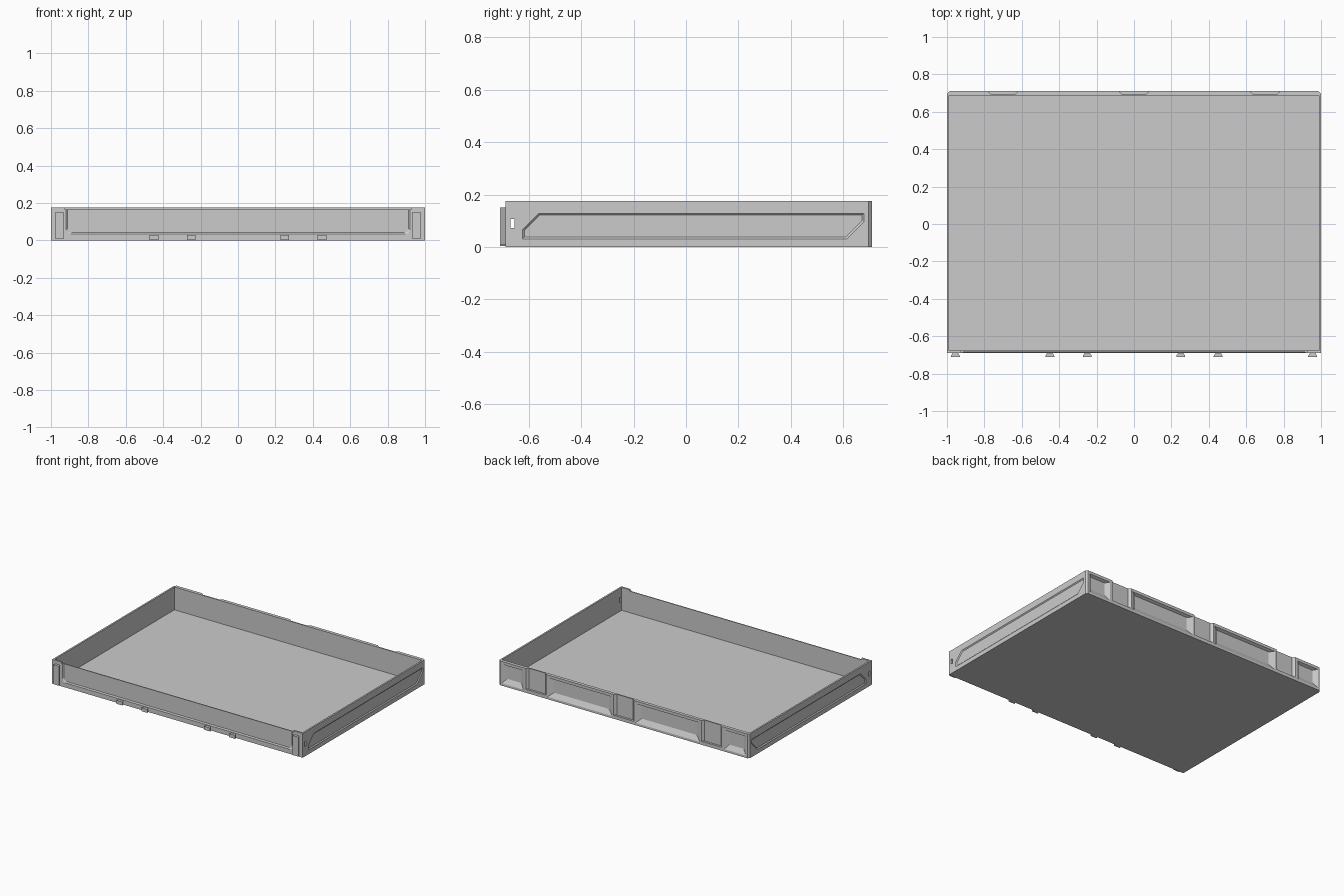
import bpy, bmesh, math

if "Cube" in bpy.data.objects:
    bpy.data.objects.remove(bpy.data.objects["Cube"])


def loft(name, ring_a, ring_b):
    """Solid between two matching 3D outlines."""
    bm = bmesh.new()
    a = [bm.verts.new(p) for p in ring_a]
    b = [bm.verts.new(p) for p in ring_b]
    bm.faces.new(a)
    bm.faces.new(b[::-1])
    n = len(a)
    for i in range(n):
        j = (i + 1) % n
        bm.faces.new((a[j], a[i], b[i], b[j]))
    bmesh.ops.recalc_face_normals(bm, faces=bm.faces)
    me = bpy.data.meshes.new(name)
    bm.to_mesh(me)
    bm.free()
    ob = bpy.data.objects.new(name, me)
    bpy.context.collection.objects.link(ob)
    return ob


def box(name, x0, x1, y0, y1, z0, z1):
    pts = [(x0, y0), (x1, y0), (x1, y1), (x0, y1)]
    return loft(name, [(x, y, z0) for x, y in pts], [(x, y, z1) for x, y in pts])


def cut(target, cutter):
    """Boolean subtract, then remove the cutter."""
    cutter.hide_render = True
    mod = target.modifiers.new("cut", 'BOOLEAN')
    mod.object = cutter
    mod.operation = 'DIFFERENCE'
    mod.solver = 'EXACT'
    bpy.context.view_layer.objects.active = target
    bpy.ops.object.modifier_apply(modifier=mod.name)
    bpy.data.objects.remove(cutter)


H = 0.175

# Tray body: chamfered back corners, hollowed from the top
plan = [(-1, -0.69), (1, -0.69), (1, 0.697), (0.987, 0.71), (-0.987, 0.71), (-1, 0.697)]
tray = loft("tray_body", [(x, y, 0) for x, y in plan], [(x, y, H) for x, y in plan])
cut(tray, box("hollow", -0.988, 0.988, -0.677, 0.686, 0.01, 0.3))


# Front panel: shallow recess with rounded lower corners and a lowered rim
def front_outline(w, z, y, r=0.022):
    pts = [(-w, 0.25)]
    for s in (-1, 1):
        for k in range(5):
            t = math.pi / 2 * (k if s < 0 else 4 - k) / 4
            pts.append((s * (w - r + r * math.cos(t)), z + r - r * math.sin(t)))
    pts.append((w, 0.25))
    return [(x, y, zz) for x, zz in pts]


cut(tray, loft("front_recess", front_outline(0.921, 0.032, -0.691), front_outline(0.911, 0.042, -0.684)))
cut(tray, box("front_rim", -0.925, 0.925, -0.7, -0.67, 0.165, 0.3))

# Side recesses and latch holes
side = [(-0.625, 0.03), (-0.625, 0.066), (-0.562, 0.129), (0.681, 0.129), (0.681, 0.096), (0.615, 0.03)]
inner = [(-0.617, 0.038), (-0.617, 0.063), (-0.559, 0.121), (0.673, 0.121), (0.673, 0.1), (0.611, 0.038)]
for s in (-1, 1):
    cut(tray, loft("side_recess", [(s * 1.001, y, z) for y, z in side],
                   [(s * 0.994, y, z) for y, z in inner]))
    cut(tray, box("latch_hole", s * 0.994 - 0.02, s * 0.994 + 0.02, -0.67, -0.655, 0.072, 0.106))


# Back pockets: wide sloped sides, flat bottoms
def pocket(x0, x1, slope):
    def ring(a, b, z0, z1, y):
        return [(a, y, z0), (b, y, z0), (b, y, z1), (a, y, z1)]
    cut(tray, loft("pocket", ring(x0, x1, 0.015, 0.155, 0.711),
                   ring(x0 + slope, x1 - slope, 0.05, 0.145, 0.691)))


for x0, x1, slope in ((0.09, 0.61, 0.04), (0.80, 0.975, 0.03)):
    pocket(x0, x1, slope)
    pocket(-x1, -x0, slope)

# Back connector slots, open at the top
for cx in (-0.7, 0, 0.7):
    prof = [(cx - 0.082, 0.711), (cx + 0.082, 0.711), (cx + 0.065, 0.695), (cx - 0.065, 0.695)]
    cut(tray, loft("slot", [(x, y, 0.025) for x, y in prof], [(x, y, 0.3) for x, y in prof]))


# Front dovetail tabs: tall at the corners, short along the bottom edge
def tab(name, cx, z0, z1):
    prof = [(cx - 0.014, -0.689), (cx + 0.014, -0.689), (cx + 0.024, -0.706),
            (cx + 0.024, -0.71), (cx - 0.024, -0.71), (cx - 0.024, -0.706)]
    loft(name, [(x, y, z0) for x, y in prof], [(x, y, z1) for x, y in prof])


for s in (-1, 1):
    tab("corner_tab", s * 0.955, 0.01, 0.15)
    for x in (0.25, 0.45):
        tab("bottom_tab", s * x, 0.003, 0.028)
